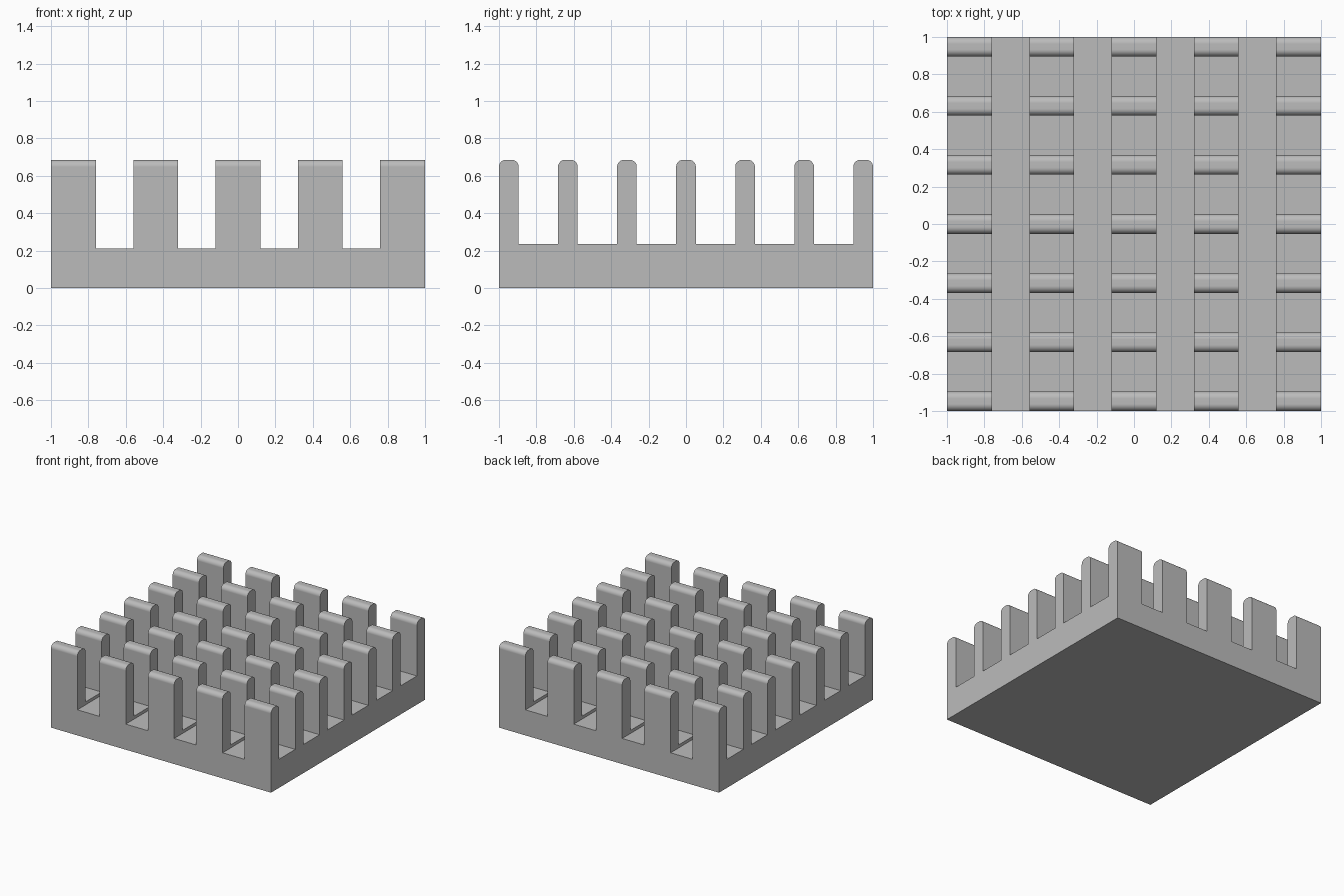
import bpy, bmesh
from math import sin, cos, pi, radians

if "Cube" in bpy.data.objects:
    bpy.data.objects.remove(bpy.data.objects["Cube"], do_unlink=True)

ROWS, COLUMNS = 7, 5
FIN_Y, FIN_X = 0.105, 0.24
PITCH_Y = (2 - FIN_Y) / (ROWS - 1)
PITCH_X = (2 - FIN_X) / (COLUMNS - 1)
TOP, ROW_FLOOR, CHANNEL_FLOOR = 0.685, 0.235, 0.21
RADIUS, STEPS = 0.037, 8


def link_mesh(name, bm):
    mesh = bpy.data.meshes.new(name)
    bmesh.ops.recalc_face_normals(bm, faces=bm.faces)
    bm.to_mesh(mesh)
    bm.free()
    obj = bpy.data.objects.new(name, mesh)
    bpy.context.collection.objects.link(obj)
    return obj


# Aluminium colour
metal = bpy.data.materials.new("aluminium_grey")
metal.use_nodes = True
metal.diffuse_color = (0.5, 0.5, 0.5, 1)
metal.node_tree.nodes["Principled BSDF"].inputs["Base Color"].default_value = (0.5, 0.5, 0.5, 1)

# Comb profile: base with a row of round-shouldered fins
profile = [(1, 0), (-1, 0)]
for row in range(ROWS):
    y0 = -1 + row * PITCH_Y
    y1 = y0 + FIN_Y
    if row > 0:
        profile.append((y0, ROW_FLOOR))
    for centre, start in ((y0 + RADIUS, pi), (y1 - RADIUS, pi / 2)):
        for i in range(STEPS + 1):
            a = start - i * pi / 2 / STEPS
            profile.append((centre + RADIUS * cos(a), TOP - RADIUS + RADIUS * sin(a)))
    if row < ROWS - 1:
        profile.append((y1, ROW_FLOOR))

bm = bmesh.new()
face = bm.faces.new([bm.verts.new((-1, y, z)) for y, z in profile])
side = bmesh.ops.extrude_face_region(bm, geom=[face])["geom"]
bmesh.ops.translate(bm, vec=(2, 0, 0), verts=[v for v in side if isinstance(v, bmesh.types.BMVert)])
heat_sink = link_mesh("heat_sink", bm)
heat_sink.data.materials.append(metal)

# Cross channels that split every fin into columns
bm = bmesh.new()
for column in range(COLUMNS - 1):
    x0 = -1 + FIN_X + column * PITCH_X
    width = PITCH_X - FIN_X
    box = bmesh.ops.create_cube(bm, size=1)["verts"]
    bmesh.ops.scale(bm, vec=(width, 3, 1), verts=box)
    bmesh.ops.translate(bm, vec=(x0 + width / 2, 0, CHANNEL_FLOOR + 0.5), verts=box)
cutter = link_mesh("channel_cutter", bm)
cutter.data.materials.append(metal)
cutter.hide_render = True

cut = heat_sink.modifiers.new("channels", "BOOLEAN")
cut.operation = "DIFFERENCE"
cut.solver = "EXACT"
cut.object = cutter
bpy.ops.object.select_all(action="DESELECT")
heat_sink.select_set(True)
bpy.context.view_layer.objects.active = heat_sink
bpy.ops.object.modifier_apply(modifier=cut.name)
bpy.data.objects.remove(cutter, do_unlink=True)

# Smooth shoulders, crisp edges
bpy.ops.object.shade_smooth_by_angle(angle=radians(30))
weighted = heat_sink.modifiers.new("flat_sides", "WEIGHTED_NORMAL")
weighted.keep_sharp = True
